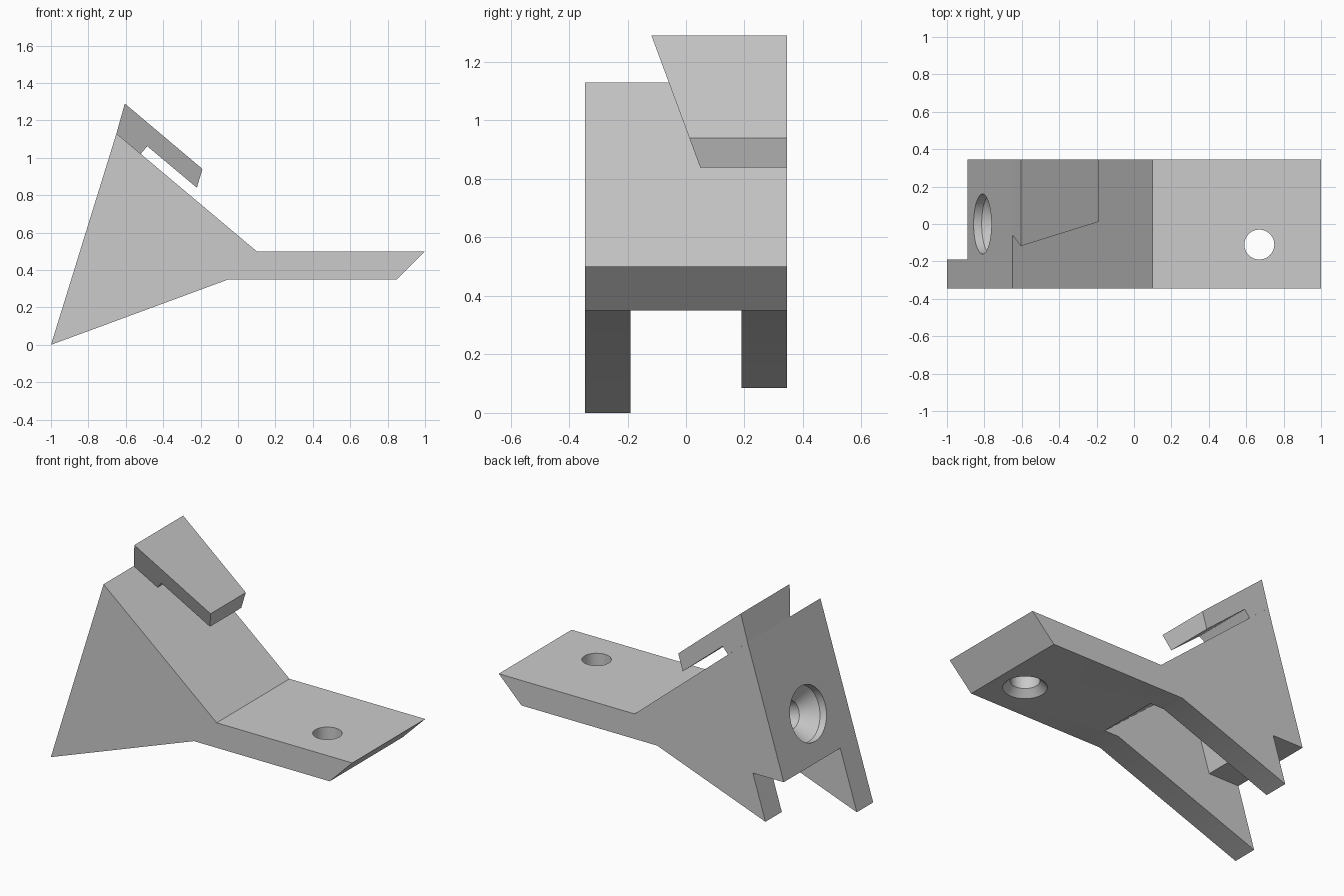
import bpy, bmesh, math
from mathutils import Vector

if "Cube" in bpy.data.objects:
    bpy.data.objects.remove(bpy.data.objects["Cube"])

grey = bpy.data.materials.new("plain grey")
grey.diffuse_color = (0.6, 0.6, 0.6, 1)
grey.use_nodes = True
grey.node_tree.nodes["Principled BSDF"].inputs["Base Color"].default_value = grey.diffuse_color
HALF = 0.345


def add_object(name, bm):
    bmesh.ops.recalc_face_normals(bm, faces=bm.faces)
    mesh = bpy.data.meshes.new(name)
    bm.to_mesh(mesh)
    bm.free()
    mesh.materials.append(grey)
    ob = bpy.data.objects.new(name, mesh)
    bpy.context.collection.objects.link(ob)
    return ob


def extrude_profile(name, pts, y_front, y_back):
    """Side profile (x, z) stretched in y; y_front is a function of z."""
    bm = bmesh.new()
    front = [bm.verts.new((x, y_front(z), z)) for x, z in pts]
    back = [bm.verts.new((x, y_back, z)) for x, z in pts]
    bm.faces.new(front)
    bm.faces.new(back[::-1])
    n = len(pts)
    for i in range(n):
        j = (i + 1) % n
        bm.faces.new((front[i], front[j], back[j], back[i]))
    return add_object(name, bm)


def lathe(name, profile, origin, axis, sides=48):
    """Turned solid from (radius, distance along axis) pairs."""
    bm = bmesh.new()
    rot = Vector(axis).to_track_quat('Z', 'Y')
    rings = []
    for r, d in profile:
        rings.append([bm.verts.new(Vector(origin) + rot @ Vector(
            (r * math.cos(2 * math.pi * k / sides), r * math.sin(2 * math.pi * k / sides), d)))
            for k in range(sides)])
    for a, b in zip(rings, rings[1:]):
        for k in range(sides):
            m = (k + 1) % sides
            bm.faces.new((a[k], a[m], b[m], b[k]))
    bm.faces.new(rings[0][::-1])
    bm.faces.new(rings[-1])
    return add_object(name, bm)


def cut(target, cutter):
    mod = target.modifiers.new("cut", 'BOOLEAN')
    mod.operation = 'DIFFERENCE'
    mod.solver = 'EXACT'
    mod.object = cutter
    bpy.context.view_layer.objects.active = target
    bpy.ops.object.modifier_apply(modifier=mod.name)
    bpy.data.objects.remove(cutter)


# Bracket body: wedge with a flat foot plate
body = extrude_profile("bracket_body", [
    (-1, 0), (-0.05, 0.35), (0.85, 0.35), (1, 0.5), (0.1, 0.5), (-0.65, 1.13)],
    lambda z: -HALF, HALF)

# Hollow between the two side ribs, open below
cut(body, extrude_profile("hollow_cutter", [
    (-1.2, -0.1), (0.045, -0.1), (0.045, 0.35), (-0.535, 0.837),
    (-0.685, 0.355), (-1.2, 0.355)], lambda z: -0.19, 0.19))

# Rear rib is shortened by a notch
cut(body, extrude_profile("notch_cutter", [
    (-1.2, -0.1), (-0.826, -0.1), (-0.685, 0.355), (-1.2, 0.355)],
    lambda z: 0.15, 0.5))

# Countersunk screw hole in the sloping end wall
cut(body, lathe("wall_hole_cutter",
                [(0.16, -0.1), (0.16, 0.045), (0.08, 0.125), (0.08, 0.3)],
                (-0.81, 0, 0.613), (0.955, 0, -0.296)))

# Screw hole in the foot plate, countersunk from below
cut(body, lathe("foot_hole_cutter",
                [(0.12, -0.1), (0.12, 0), (0.08, 0.04), (0.08, 0.3)],
                (0.67, -0.11, 0.35), (0, 0, 1)))

# Hooked clip over the slope, with a slanted front side
clip = extrude_profile("hook_clip", [
    (-0.65, 1.13), (-0.52, 1.021), (-0.485, 1.062), (-0.22, 0.84),
    (-0.19, 0.94), (-0.605, 1.29)],
    lambda z: -0.118 + 0.37 * (1.29 - z), HALF)

# Smooth the round holes, keep the edges sharp
bpy.ops.object.select_all(action='DESELECT')
body.select_set(True)
bpy.context.view_layer.objects.active = body
bpy.ops.object.shade_smooth_by_angle(angle=math.radians(25))
